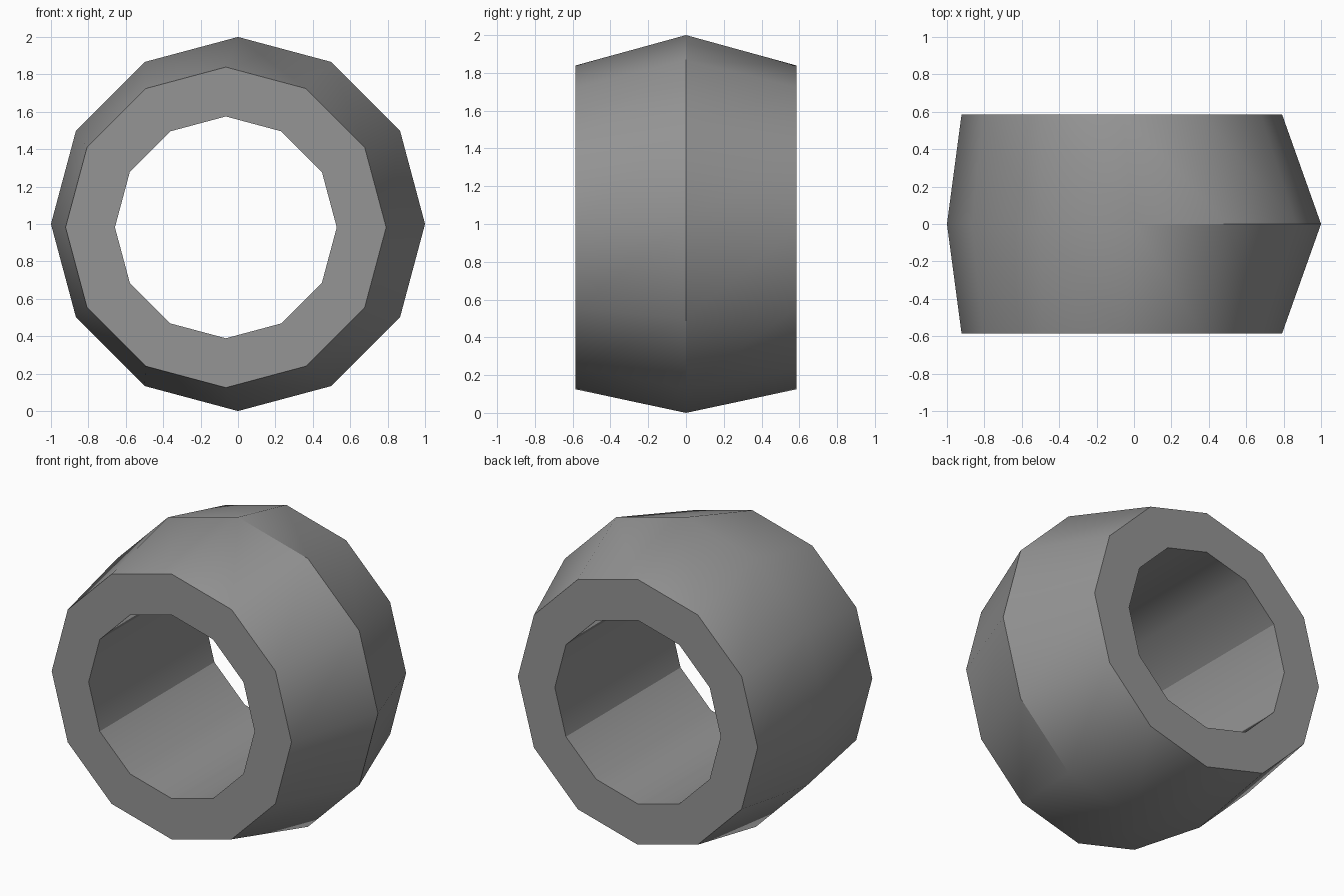
import bpy, bmesh, math

SIDES = 12
HALF_LENGTH = 0.585
END_CENTRE = (-0.065, 0.982)

cube = bpy.data.objects.get("Cube")
if cube:
    bpy.data.objects.remove(cube, do_unlink=True)

grey = bpy.data.materials.new("mid grey")
grey.use_nodes = True
colour = (0.3, 0.3, 0.3, 1)
grey.diffuse_color = colour
grey.node_tree.nodes["Principled BSDF"].inputs["Base Color"].default_value = colour

bm = bmesh.new()


def ring(radius, centre, y):
    cx, cz = centre
    angles = [math.tau * i / SIDES for i in range(SIDES)]
    return [bm.verts.new((cx + radius * math.cos(a), y, cz + radius * math.sin(a)))
            for a in angles]


# Closed section: front rim, bulging waist, back rim, straight bore
rings = [
    ring(0.593, END_CENTRE, -HALF_LENGTH),
    ring(0.857, END_CENTRE, -HALF_LENGTH),
    ring(1.0, (0, 1), 0),
    ring(0.857, END_CENTRE, HALF_LENGTH),
    ring(0.593, END_CENTRE, HALF_LENGTH),
]
for a, b in zip(rings, rings[1:] + rings[:1]):
    for i in range(SIDES):
        j = (i + 1) % SIDES
        bm.faces.new((a[i], a[j], b[j], b[i]))
bmesh.ops.recalc_face_normals(bm, faces=bm.faces)

# Smooth facets, with rims and the strongly folded side of the waist kept sharp
for face in bm.faces:
    face.smooth = True
for edge in bm.edges:
    edge.smooth = edge.calc_face_angle() < math.radians(30.01)

# Four creases running along the bore
for i in (1, 5, 7, 11):
    bm.edges.get((rings[0][i], rings[-1][i])).smooth = False

mesh = bpy.data.meshes.new("barrel_ring")
bm.to_mesh(mesh)
bm.free()
mesh.materials.append(grey)
bpy.context.collection.objects.link(bpy.data.objects.new("barrel_ring", mesh))
